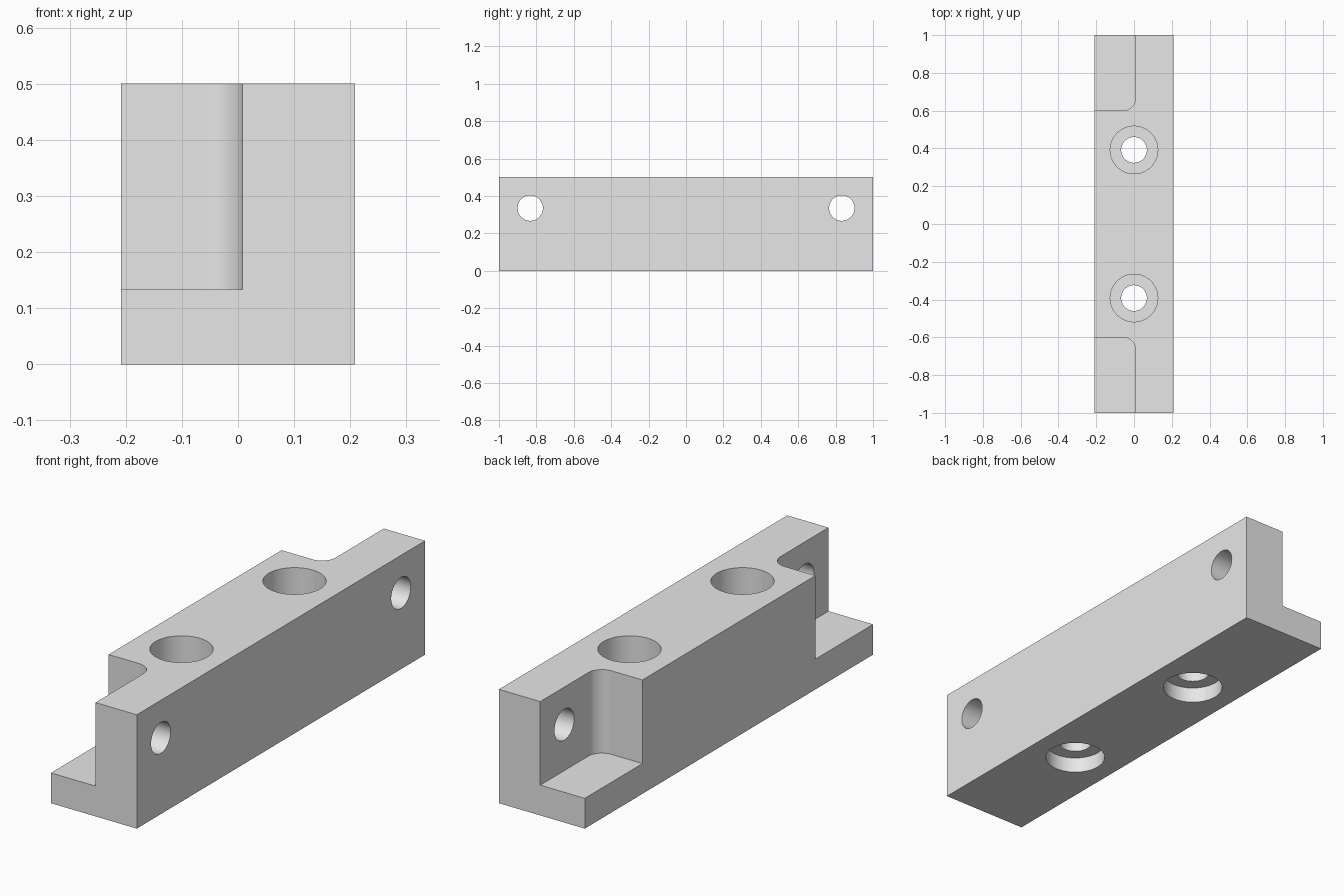
import bpy, bmesh
from math import sin, cos, pi, radians
from mathutils import Matrix

old = bpy.data.objects.get("Cube")
if old:
    bpy.data.objects.remove(old, do_unlink=True)

W, L, H = 0.417, 2.0, 0.5            # block width, length, height
POCKET_X, POCKET_Y, POCKET_Z = 0.008, 0.6, 0.133
FILLET = 0.067
HOLE_R, BORE_R = 0.068, 0.126

steel = bpy.data.materials.new("plain_grey")
steel.use_nodes = True
grey = (0.8, 0.8, 0.8, 1)
steel.diffuse_color = grey
steel.node_tree.nodes["Principled BSDF"].inputs["Base Color"].default_value = grey


def add_object(name, bm):
    bmesh.ops.recalc_face_normals(bm, faces=bm.faces)
    mesh = bpy.data.meshes.new(name)
    bm.to_mesh(mesh)
    bm.free()
    mesh.materials.append(steel)
    obj = bpy.data.objects.new(name, mesh)
    bpy.context.collection.objects.link(obj)
    return obj


def prism(name, outline, z0, z1):
    bm = bmesh.new()
    face = bm.faces.new([bm.verts.new((x, y, z0)) for x, y in outline])
    top = bmesh.ops.extrude_face_region(bm, geom=[face])["geom"]
    bmesh.ops.translate(bm, vec=(0, 0, z1 - z0),
                        verts=[v for v in top if isinstance(v, bmesh.types.BMVert)])
    return add_object(name, bm)


def cylinder(name, radius, length, centre, axis="Z"):
    bm = bmesh.new()
    turn = Matrix.Rotation(pi / 2, 4, "Y") if axis == "X" else Matrix()
    bmesh.ops.create_cone(bm, cap_ends=True, segments=64, radius1=radius, radius2=radius,
                          depth=length, matrix=Matrix.Translation(centre) @ turn)
    return add_object(name, bm)


def cut(target, cutter):
    cutter.hide_render = True
    mod = target.modifiers.new("cut", "BOOLEAN")
    mod.operation, mod.solver, mod.object = "DIFFERENCE", "EXACT", cutter
    bpy.context.view_layer.objects.active = target
    bpy.ops.object.modifier_apply(modifier=mod.name)
    bpy.data.objects.remove(cutter, do_unlink=True)


# Main block
x, y = W / 2, L / 2
block = prism("mounting_block", [(-x, -y), (x, -y), (x, y), (-x, y)], 0, H)

for s in (-1, 1):
    # End pocket with a rounded inner corner
    cx, cy = POCKET_X - FILLET, POCKET_Y + FILLET
    arc = [(cx + FILLET * sin(a), cy - FILLET * cos(a))
           for a in (i * pi / 32 for i in range(17))]
    outline = [(-0.4, 1.2), (-0.4, POCKET_Y)] + arc + [(POCKET_X, 1.2)]
    cut(block, prism("pocket_cutter", [(px, s * py) for px, py in outline], POCKET_Z, 0.7))

    # Side bolt hole
    cut(block, cylinder("side_hole_cutter", HOLE_R, 0.8, (0, s * 0.833, 0.335), "X"))

    # Vertical bolt hole, deep top bore and shallow bottom recess
    hy = s * 0.392
    cut(block, cylinder("bolt_hole_cutter", HOLE_R, 1.4, (0, hy, H / 2)))
    cut(block, cylinder("top_bore_cutter", BORE_R, 0.4, (0, hy, 0.25 + 0.2)))
    cut(block, cylinder("bottom_recess_cutter", BORE_R, 0.4, (0, hy, 0.07 - 0.2)))

# Smooth bores and fillets, sharp edges elsewhere
bpy.ops.object.select_all(action="DESELECT")
block.select_set(True)
bpy.context.view_layer.objects.active = block
bpy.ops.object.shade_smooth_by_angle(angle=radians(30))
